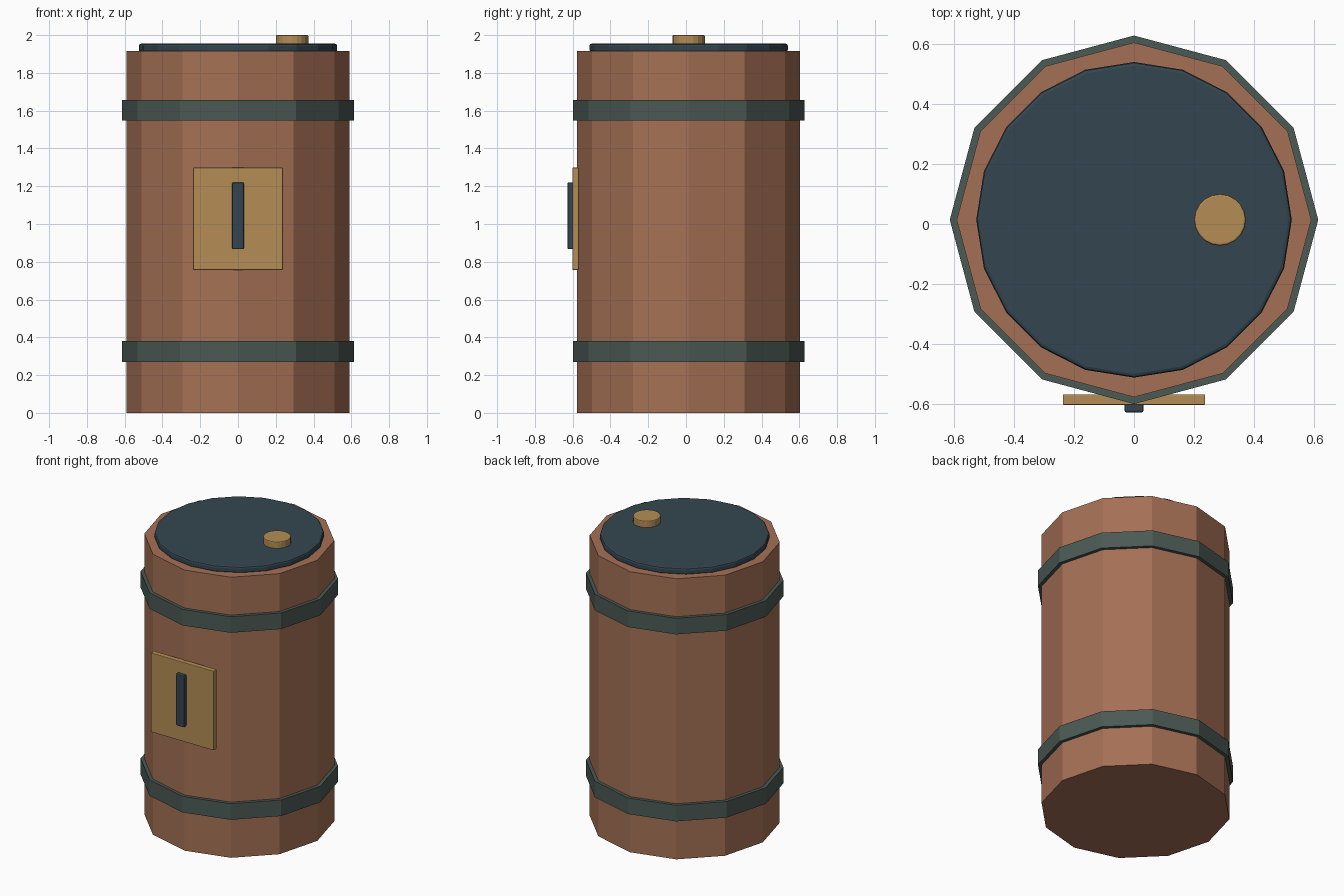
import bpy
import bmesh
from mathutils import Matrix, Vector

if "Cube" in bpy.data.objects:
    bpy.data.objects.remove(bpy.data.objects["Cube"], do_unlink=True)

CENTRE_Y = 0.014


def material(name, rgb):
    mat = bpy.data.materials.new(name)
    mat.use_nodes = True
    mat.diffuse_color = (*rgb, 1)
    mat.node_tree.nodes["Principled BSDF"].inputs["Base Color"].default_value = (*rgb, 1)
    return mat


wood = material("brown wood", (0.375, 0.163, 0.09))
iron = material("grey green iron", (0.07, 0.1, 0.09))
slate = material("dark blue slate", (0.034, 0.061, 0.08))
brass = material("brass", (0.46, 0.27, 0.092))


def finish(name, bm, mat, bevel):
    mesh = bpy.data.meshes.new(name)
    bm.to_mesh(mesh)
    bm.free()
    mesh.materials.append(mat)
    obj = bpy.data.objects.new(name, mesh)
    bpy.context.collection.objects.link(obj)
    if bevel:
        mod = obj.modifiers.new("edge bevel", "BEVEL")
        mod.width = bevel
        mod.segments = 2
        mod.limit_method = "ANGLE"
        mod.angle_limit = 0.8
    return obj


def disc(name, mat, radius, z0, z1, sides, x=0, bevel=0):
    bm = bmesh.new()
    bmesh.ops.create_cone(bm, cap_ends=True, segments=sides, radius1=radius,
                          radius2=radius, depth=z1 - z0,
                          matrix=Matrix.Translation((x, CENTRE_Y, (z0 + z1) / 2)))
    return finish(name, bm, mat, bevel)


def box(name, mat, low, high, bevel):
    low, high = Vector(low), Vector(high)
    bm = bmesh.new()
    bmesh.ops.create_cube(bm, size=1, matrix=Matrix.Translation((low + high) / 2)
                          @ Matrix.Diagonal((*(high - low), 1)))
    return finish(name, bm, mat, bevel)


# Twelve-sided barrel and its two hoops
disc("barrel_body", wood, 0.59, 0, 1.916, 12)
for name, z in (("lower_hoop", 0.27), ("upper_hoop", 1.547)):
    disc(name, iron, 0.613, z, z + 0.11, 12)

# Lid and its off-centre knob
disc("lid", slate, 0.525, 1.91, 1.955, 20, bevel=0.012)
disc("lid_knob", brass, 0.086, 1.945, 2.0, 20, x=0.286, bevel=0.006)

# Front plate with a raised slot bar
box("front_plate", brass, (-0.237, -0.602, 0.757), (0.237, -0.567, 1.298), 0.003)
box("slot_bar", slate, (-0.031, -0.627, 0.867), (0.031, -0.595, 1.22), 0.006)
